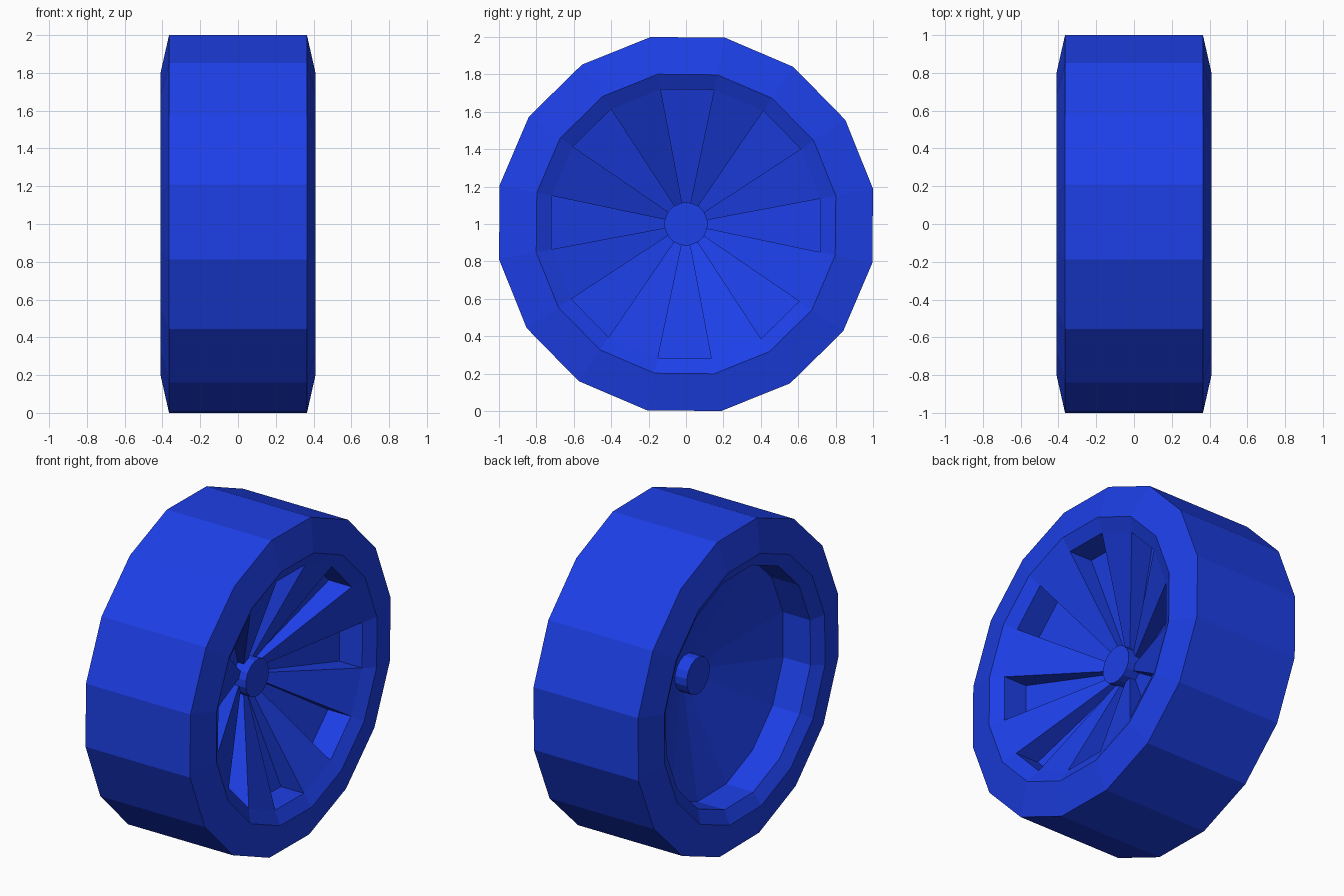
import bpy, bmesh
from math import sin, cos, radians

if "Cube" in bpy.data.objects:
    bpy.data.objects.remove(bpy.data.objects["Cube"])

N = 16            # sides of every ring
TURN = 0.6        # slight twist of the whole wheel, degrees

blue = bpy.data.materials.new("blue")
blue.diffuse_color = (0.012, 0.05, 0.8, 1)
blue.use_nodes = True
blue.node_tree.nodes["Principled BSDF"].inputs["Base Color"].default_value = blue.diffuse_color


def ring(bm, r, x):
    """Ring of N vertices round the x axis, clockwise seen from +x."""
    out = []
    for k in range(N):
        a = radians(360 / N * (k + 0.5) + TURN)
        out.append(bm.verts.new((x, r * sin(a), 1 + r * cos(a))))
    return out


def band(bm, a, b, sectors=range(N)):
    """Quads joining two rings over the chosen sectors."""
    for k in sectors:
        j = (k + 1) % N
        bm.faces.new((a[k], a[j], b[j], b[k]))


def finish(bm, name):
    bmesh.ops.recalc_face_normals(bm, faces=bm.faces)
    me = bpy.data.meshes.new(name)
    bm.to_mesh(me)
    bm.free()
    me.materials.append(blue)
    ob = bpy.data.objects.new(name, me)
    bpy.context.collection.objects.link(ob)


# tyre and spoked rim: one closed skin, windows recessed in alternate sectors
bm = bmesh.new()
R_IN = 0.105
back_hub = ring(bm, R_IN, 0.0)
back_floor = ring(bm, 0.733, -0.175)
back_lip = ring(bm, 0.733, -0.365)
back_edge = ring(bm, 0.815, -0.41)
tread_back = ring(bm, 1.0175, -0.365)
tread_front = ring(bm, 1.0175, 0.365)
front_edge = ring(bm, 0.815, 0.41)
front_lip = ring(bm, 0.733, 0.365)
spoke_hub = ring(bm, R_IN, 0.08)
floor_out = ring(bm, 0.733, 0.205)
floor_hub = ring(bm, R_IN, 0.04)

chain = [floor_hub, back_hub, back_floor, back_lip, back_edge,
         tread_back, tread_front, front_edge, front_lip]
for a, b in zip(chain, chain[1:]):
    band(bm, a, b)

spokes, windows = range(0, N, 2), range(1, N, 2)
band(bm, front_lip, spoke_hub, spokes)
band(bm, spoke_hub, floor_hub, spokes)
band(bm, front_lip, floor_out, windows)
band(bm, floor_out, floor_hub, windows)
# side walls of the windows
for k in range(N):
    bm.faces.new((front_lip[k], spoke_hub[k], floor_hub[k], floor_out[k]))
finish(bm, "tyre_and_rim")

# hub through the middle
bm = bmesh.new()
back, front = ring(bm, 0.116, -0.085), ring(bm, 0.116, 0.135)
band(bm, back, front)
bm.faces.new(back)
bm.faces.new(front)
finish(bm, "hub")
